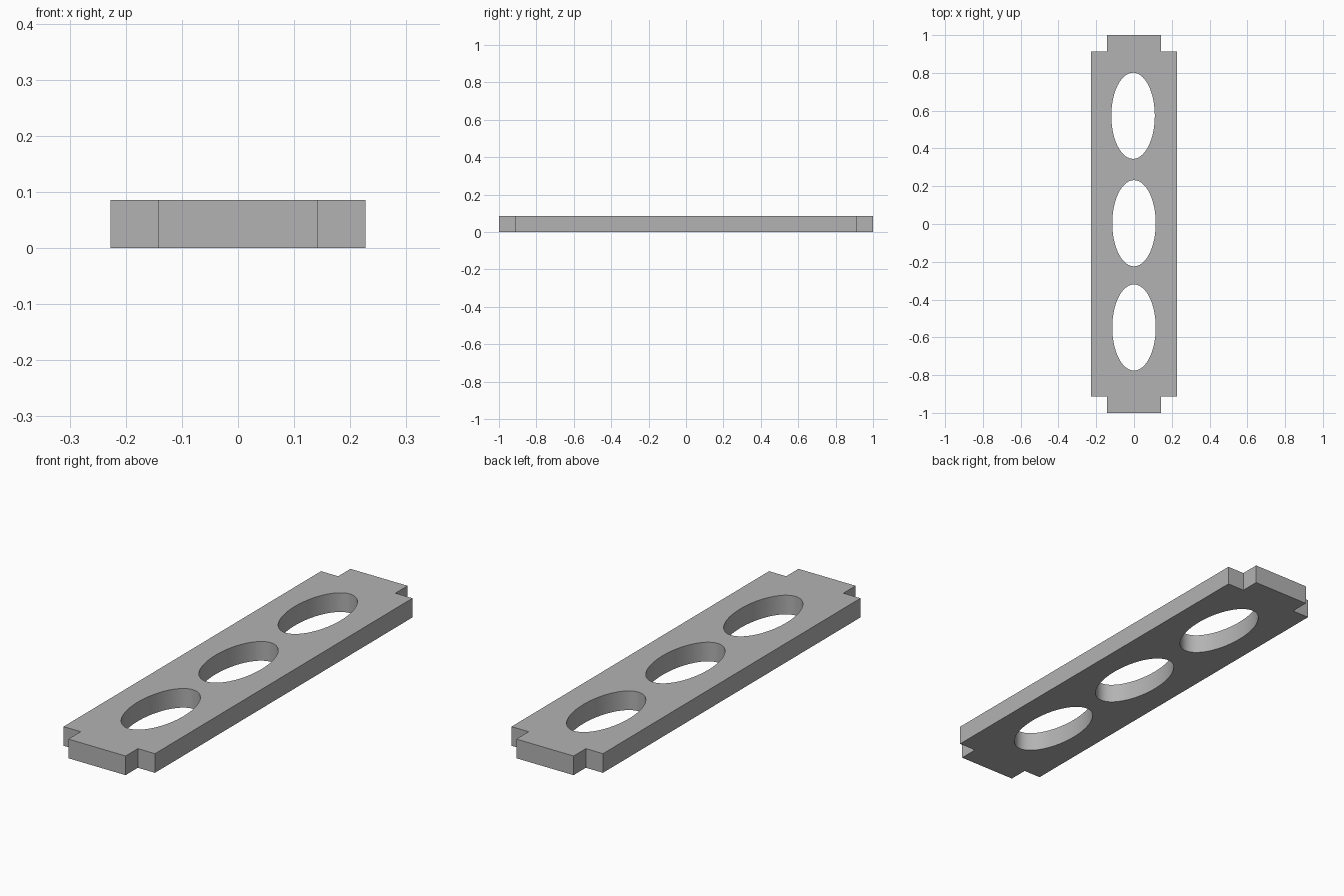
import bpy
import bmesh
import math

cube = bpy.data.objects.get("Cube")
if cube:
    bpy.data.objects.remove(cube, do_unlink=True)

HEIGHT = 0.086
HALF_WIDTH, TAB_HALF_WIDTH = 0.227, 0.142
HALF_LENGTH, SHOULDER = 1.0, 0.913

# Single flat grey
grey = bpy.data.materials.new("plain grey")
grey.use_nodes = True
colour = (0.45, 0.45, 0.45, 1)
grey.diffuse_color = colour
grey.node_tree.nodes["Principled BSDF"].inputs["Base Color"].default_value = colour

# Plate outline: one notched corner, mirrored around all four quadrants
corner = [(HALF_WIDTH, SHOULDER), (TAB_HALF_WIDTH, SHOULDER), (TAB_HALF_WIDTH, HALF_LENGTH)]
outline = []
for sx, sy in ((1, 1), (-1, 1), (-1, -1), (1, -1)):
    points = corner if sx * sy > 0 else corner[::-1]
    outline += [(x * sx, y * sy, 0) for x, y in points]

bm = bmesh.new()
base = bm.faces.new([bm.verts.new(p) for p in outline])
raised = bmesh.ops.extrude_face_region(bm, geom=[base], use_keep_orig=True)
top = [v for v in raised["geom"] if isinstance(v, bmesh.types.BMVert)]
bmesh.ops.translate(bm, vec=(0, 0, HEIGHT), verts=top)
bmesh.ops.recalc_face_normals(bm, faces=bm.faces)
mesh = bpy.data.meshes.new("slotted_plate")
bm.to_mesh(mesh)
bm.free()
plate = bpy.data.objects.new("slotted_plate", mesh)
bpy.context.collection.objects.link(plate)
mesh.materials.append(grey)

# Three oval holes along the plate
cutters = []
for x, y in ((-0.005, 0.573), (0, 0.004), (0, -0.548)):
    bpy.ops.mesh.primitive_cylinder_add(vertices=96, radius=1, depth=1, location=(x, y, HEIGHT / 2))
    cutter = bpy.context.object
    cutter.name = "oval_cutter"
    cutter.scale = (0.115, 0.228, 0.3)
    cutter.data.materials.append(grey)
    cutter.hide_render = True
    cutters.append(cutter)
    cut = plate.modifiers.new("oval hole", "BOOLEAN")
    cut.operation = "DIFFERENCE"
    cut.solver = "EXACT"
    cut.object = cutter

# Bake the holes, then smooth only their curved walls
bpy.ops.object.select_all(action="DESELECT")
plate.select_set(True)
bpy.context.view_layer.objects.active = plate
for modifier in list(plate.modifiers):
    bpy.ops.object.modifier_apply(modifier=modifier.name)
for cutter in cutters:
    bpy.data.objects.remove(cutter, do_unlink=True)
bpy.ops.object.shade_smooth_by_angle(angle=math.radians(30))
